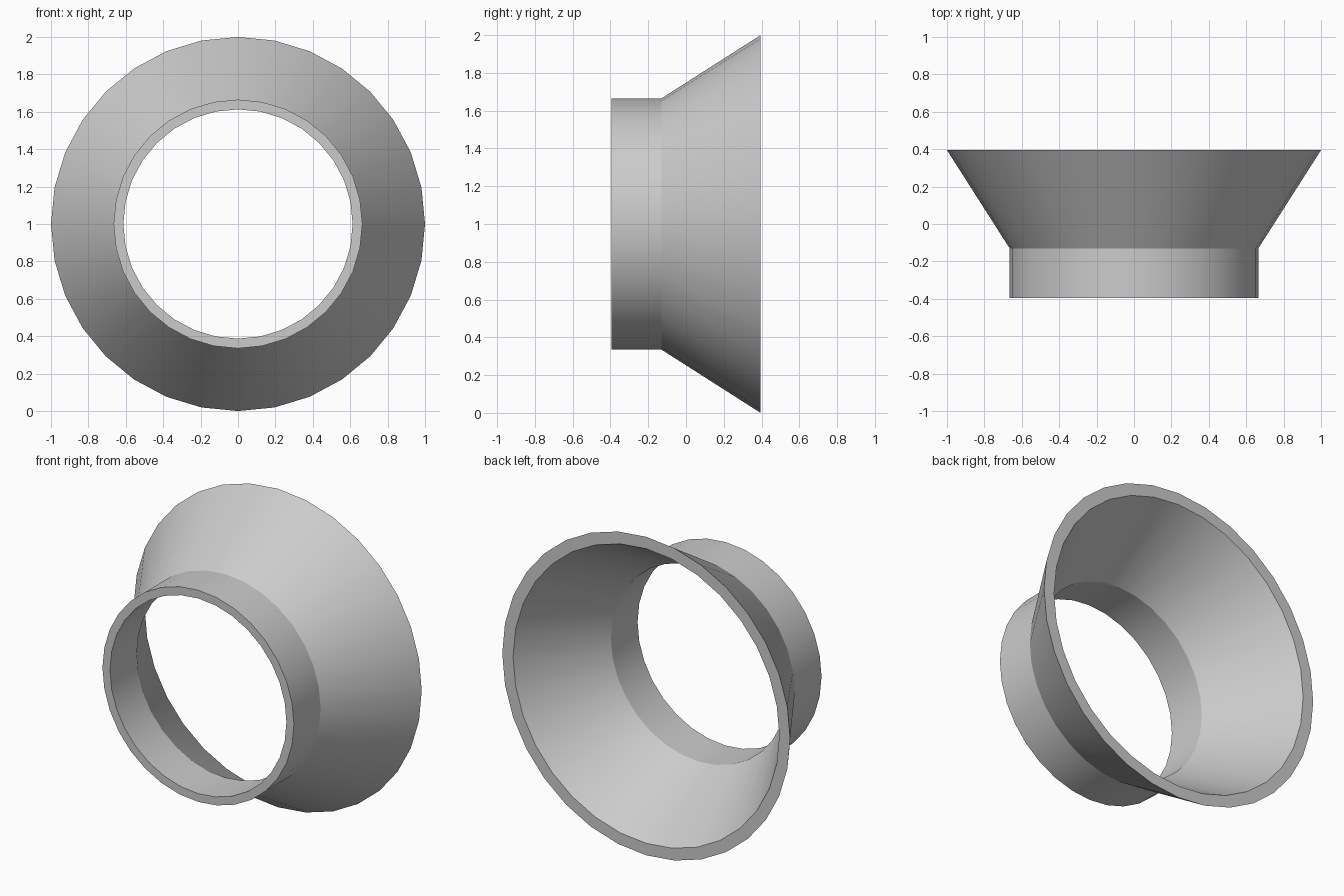
import bpy
import bmesh
from math import cos, sin, tau, radians

cube = bpy.data.objects.get("Cube")
if cube:
    bpy.data.objects.remove(cube, do_unlink=True)

SIDES = 32
CENTRE_Z = 1.0

# Closed wall section as (radius, y): outside of collar and flare, then inside
SECTION = [(0.665, -0.395), (0.665, -0.13), (1.0, 0.395),
           (0.925, 0.395), (0.613, -0.13), (0.613, -0.395)]

grey = bpy.data.materials.new("plain_grey")
grey.use_nodes = True
colour = (0.6, 0.6, 0.6, 1)
grey.diffuse_color = colour
grey.node_tree.nodes["Principled BSDF"].inputs["Base Color"].default_value = colour


def revolve(name, section):
    """Turn a closed section around the front-to-back axis."""
    bm = bmesh.new()
    rings = []
    for radius, y in section:
        angles = [tau * i / SIDES for i in range(SIDES)]
        rings.append([bm.verts.new((radius * sin(a), y, CENTRE_Z + radius * cos(a)))
                      for a in angles])
    for ring, following in zip(rings, rings[1:] + rings[:1]):
        for i in range(SIDES):
            j = (i + 1) % SIDES
            bm.faces.new((ring[i], ring[j], following[j], following[i]))
    bmesh.ops.recalc_face_normals(bm, faces=bm.faces[:])
    mesh = bpy.data.meshes.new(name)
    bm.to_mesh(mesh)
    bm.free()
    obj = bpy.data.objects.new(name, mesh)
    bpy.context.collection.objects.link(obj)
    return obj


# Flared ring with a straight collar at the front
ring = revolve("flared_collar_ring", SECTION)
ring.data.materials.append(grey)
bpy.ops.object.select_all(action="DESELECT")
ring.select_set(True)
bpy.context.view_layer.objects.active = ring
bpy.ops.object.shade_smooth_by_angle(angle=radians(25))
